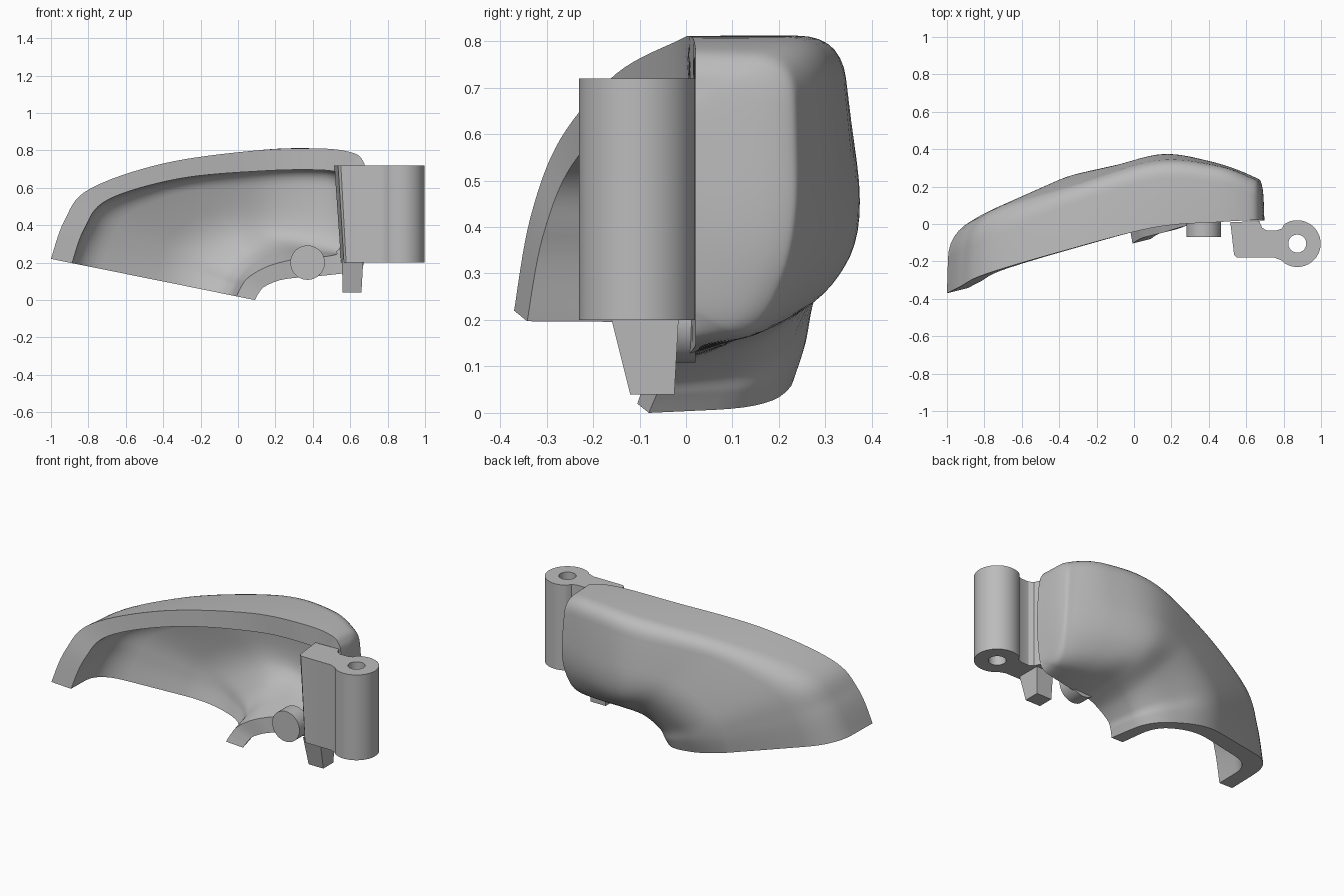
import bpy, bmesh, math
from mathutils import Vector

cube = bpy.data.objects.get("Cube")
if cube:
    bpy.data.objects.remove(cube, do_unlink=True)

grey = bpy.data.materials.new("plain grey")
grey.use_nodes = True
grey.diffuse_color = (0.5, 0.5, 0.5, 1)
grey.node_tree.nodes["Principled BSDF"].inputs["Base Color"].default_value = grey.diffuse_color


def make_object(name, bm):
    bmesh.ops.recalc_face_normals(bm, faces=bm.faces)
    mesh = bpy.data.meshes.new(name)
    bm.to_mesh(mesh)
    bm.free()
    obj = bpy.data.objects.new(name, mesh)
    bpy.context.collection.objects.link(obj)
    mesh.materials.append(grey)
    return obj


def smooth(obj, degrees):
    bpy.ops.object.select_all(action="DESELECT")
    obj.select_set(True)
    bpy.context.view_layer.objects.active = obj
    bpy.ops.object.shade_smooth_by_angle(angle=math.radians(degrees))


def prism(name, bottom, top):
    """Solid between two matching loops of points."""
    bm = bmesh.new()
    low = [bm.verts.new(p) for p in bottom]
    high = [bm.verts.new(p) for p in top]
    bm.faces.new(low)
    bm.faces.new(high)
    for i in range(len(low)):
        j = (i + 1) % len(low)
        bm.faces.new((low[i], low[j], high[j], high[i]))
    return make_object(name, bm)


def circle(cx, cy, radius, start=0, end=360, steps=48):
    angles = [math.radians(start + (end - start) * i / steps) for i in range(steps)]
    return [(cx + radius * math.cos(a), cy + radius * math.sin(a)) for a in angles]


def catmull(a, b, c, d, t):
    return 0.5 * (2 * b + (c - a) * t + (2 * a - 5 * b + 4 * c - d) * t * t
                  + (3 * b - a - 3 * c + d) * t ** 3)


def rounded(points, steps=7):
    """Section line with rounded corners, the upper one softer at the left end."""
    line = [points[0]]
    for i in range(1, len(points) - 1):
        p, c, n = points[i - 1:i + 2]
        upper = min(0.18, max(0.09, 0.09 - 0.15 * (c.x + 0.4)))
        limit = (upper, 0.15, 0.17)[i - 1]
        ends = []
        for q in (p, n):
            length = (q - c).length
            ends.append(c + (q - c) * (min(0.45 * length, limit) / max(length, 0.001)))
        for k in range(steps + 1):
            t = k / steps
            line.append(ends[0] * (1 - t) ** 2 + c * 2 * t * (1 - t) + ends[1] * t * t)
    line.append(points[-1])
    return line


def skin(bm, stations):
    """Smooth grid of vertices through the stations."""
    rows = []
    last = len(stations) - 1
    for i in range(last):
        near = [stations[max(0, min(last, i + k))] for k in (-1, 0, 1, 2)]
        for step in range(9 if i == last - 1 else 8):
            blend = [catmull(*pts, step / 8) for pts in zip(*near)]
            rows.append([bm.verts.new(p) for p in rounded(blend)])
    return rows


def strip(bm, a, b):
    for j in range(len(a) - 1):
        bm.faces.new((a[j], a[j + 1], b[j + 1], b[j]))


# Curved shell: sections fan from the lower cut round to the right wall.
# Each section runs upper rim, upper corner, back, lower corner, lower rim.
outer = [
    [(-1, -.37, .22), (-.99, -.03, .218), (-.3, .25, .079), (.03, .18, .012), (.09, -.08, 0)],
    [(-.93, -.335, .42), (-.91, .01, .41), (-.29, .28, .17), (.05, .19, .05), (.11, -.065, .035)],
    [(-.8, -.27, .59), (-.78, .06, .58), (-.25, .3, .27), (.07, .2, .1), (.14, -.05, .07)],
    [(-.4, -.15, .73), (-.38, .18, .72), (-.05, .345, .39), (.14, .24, .18), (.22, -.03, .105)],
    [(.1, -.02, .8), (.1, .325, .8), (.17, .39, .39), (.25, .28, .22), (.32, 0, .12)],
    [(.45, .01, .81), (.43, .31, .81), (.42, .34, .38), (.42, .23, .19), (.45, .01, .13)],
    [(.62, .02, .785), (.61, .25, .78), (.64, .26, .38), (.6, .18, .17), (.58, .02, .145)],
    [(.67, .02, .74), (.67, .2, .735), (.69, .21, .39), (.66, .14, .185), (.64, .02, .16)],
    [(.68, .02, .7), (.69, .02, .65), (.7, .02, .42), (.685, .02, .24), (.67, .02, .185)],
]
outer = [[Vector(p) for p in s] for s in outer]

# Inner face: the same sections moved inwards by the wall thickness
inner = []
for i, s in enumerate(outer):
    across = s[-1] - s[0]
    across.y = 0
    across.normalize()
    section = []
    for p, along, back in zip(s, (.115, .11, 0, -.08, -.1), (0, .06, .09, .05, 0)):
        move = across * along
        if back == 0 and i < 6:
            move.y = move.x * 0.25
        move.y -= back
        if i > 5:
            move.x -= 0.06 if i == 6 else 0.12
        q = p + move
        if i > 5:
            q.y = max(q.y, 0.02)
        section.append(q)
    inner.append(section)

bm = bmesh.new()
outside, inside = skin(bm, outer), skin(bm, inner)
for rows in (outside, inside):
    for a, b in zip(rows, rows[1:]):
        strip(bm, a, b)
for end in (0, -1):
    strip(bm, outside[end], inside[end])
    strip(bm, [r[end] for r in outside], [r[end] for r in inside])
smooth(make_object("curved_shell", bm), 40)

# Hinge bracket: block, neck and round barrel in one profile
barrel = (0.873, -0.105)
profile = [(.79, -.195)] + circle(*barrel, .125, -125, 130, 40)
profile += [(.79, -.025), (.76, -.035), (.71, -.035), (.685, -.02), (.67, .015),
            (.515, .01), (.535, -.165), (.55, -.18), (.75, -.18)]
lean = lambda x: x + 0.035 * max(0, (.67 - x) / .15)
hinge = prism("hinge_bracket", [(lean(x), y, .2) for x, y in profile],
              [(x, y, .72) for x, y in profile])
pin = circle(*barrel, .048)
cutter = prism("pin_hole_cutter", [(x, y, 0) for x, y in pin], [(x, y, 1) for x, y in pin])
cutter.hide_render = True
cut = hinge.modifiers.new("pin_hole", "BOOLEAN")
cut.object = cutter
cut.solver = "EXACT"
graph = bpy.context.evaluated_depsgraph_get()
hinge.data = bpy.data.meshes.new_from_object(hinge.evaluated_get(graph))
hinge.modifiers.clear()
bpy.data.objects.remove(cutter, do_unlink=True)
smooth(hinge, 30)

# Tapered stop peg under the bracket
prism("stop_peg",
      [(.56, -.025, .04), (.66, -.025, .04), (.66, -.12, .04), (.56, -.12, .04)],
      [(.555, -.015, .22), (.67, -.015, .22), (.67, -.165, .22), (.555, -.165, .22)])

# Round boss on the lower rim
disc = circle(.372, .2, .092)
boss = prism("round_boss", [(x, -.07, z) for x, z in disc], [(x, .02, z) for x, z in disc])
smooth(boss, 30)
